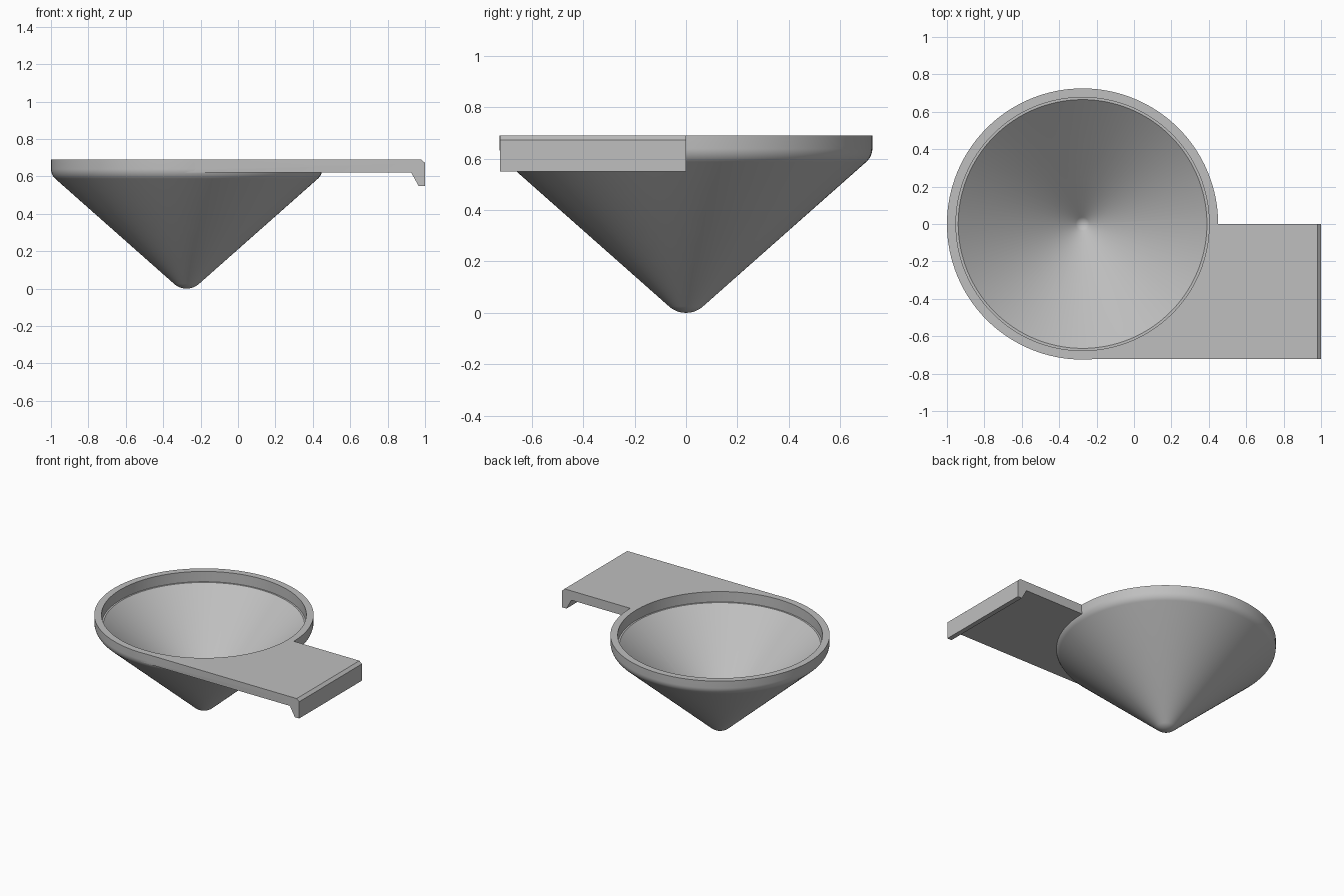
import bpy
import bmesh
from math import sin, cos, tan, pi, atan2

cube = bpy.data.objects.get("Cube")
if cube:
    bpy.data.objects.remove(cube, do_unlink=True)

CX, R, TOP = -0.275, 0.725, 0.69
SEGMENTS = 128
SLOPE = atan2(1, 1.13)      # angle of the cone wall above horizontal

grey = bpy.data.materials.new("plain grey")
grey.use_nodes = True
colour = (0.52, 0.52, 0.52, 1)
grey.diffuse_color = colour
grey.node_tree.nodes["Principled BSDF"].inputs["Base Color"].default_value = colour


def finish(name, bm):
    bmesh.ops.recalc_face_normals(bm, faces=bm.faces)
    mesh = bpy.data.meshes.new(name)
    bm.to_mesh(mesh)
    bm.free()
    mesh.materials.append(grey)
    obj = bpy.data.objects.new(name, mesh)
    bpy.context.collection.objects.link(obj)
    return obj


def lathe(name, profile):
    """Closed solid turned about the bowl axis; profile runs axis to axis."""
    bm = bmesh.new()
    verts = [bm.verts.new((CX + r, 0, z)) for r, z in profile]
    edges = [bm.edges.new(pair) for pair in zip(verts, verts[1:])]
    bmesh.ops.spin(bm, geom=verts + edges, cent=(CX, 0, 0), axis=(0, 0, 1),
                   angle=2 * pi, steps=SEGMENTS)
    bmesh.ops.remove_doubles(bm, verts=bm.verts, dist=1e-5)
    return finish(name, bm)


def tip(radius, centre_z, steps=8):
    """Rounded cone tip, from the axis out to where the wall starts."""
    return [(radius * sin(SLOPE * i / steps), centre_z - radius * cos(SLOPE * i / steps))
            for i in range(steps + 1)]


# Outer body: rounded tip, cone wall, rounded shoulder, vertical rim
outer = tip(0.1, 0.1)
r0, z0 = outer[-1]
corner_z = z0 + (R - r0) * tan(SLOPE)
turn = pi / 2 - SLOPE
fillet = 0.07
centre_z = corner_z + fillet * tan(turn / 2)
for i in range(9):
    a = turn * (1 - i / 8)
    outer.append((R - fillet + fillet * cos(a), centre_z - fillet * sin(a)))
outer += [(R, TOP), (0, TOP)]
bowl = lathe("funnel_bowl", outer)

# Inner hollow with a narrow ledge below the rim
inner = tip(0.055, 0.1)
r1, z1 = inner[-1]
ledge_z = z1 + (0.665 - r1) * tan(SLOPE)
inner += [(0.665, ledge_z), (0.677, ledge_z), (0.677, TOP + 0.1), (0, TOP + 0.1)]
hollow = lathe("hollow_cutter", inner)

# Flat side plate with a chamfered, downturned lip
bm = bmesh.new()
side = [(CX, TOP), (0.98, TOP), (1, 0.672), (1, 0.55),
        (0.965, 0.55), (0.925, 0.622), (CX, 0.622)]
face = bm.faces.new([bm.verts.new((x, -0.723, z)) for x, z in side])
moved = bmesh.ops.extrude_face_region(bm, geom=[face])["geom"]
bmesh.ops.translate(bm, vec=(0, 0.723, 0),
                    verts=[v for v in moved if isinstance(v, bmesh.types.BMVert)])
plate = finish("side_plate", bm)

# Join plate to body, then hollow it out
bpy.ops.object.select_all(action="DESELECT")
bowl.select_set(True)
bpy.context.view_layer.objects.active = bowl
for operation, other in (("UNION", plate), ("DIFFERENCE", hollow)):
    mod = bowl.modifiers.new(operation.lower(), "BOOLEAN")
    mod.operation = operation
    mod.solver = "EXACT"
    mod.object = other
    bpy.ops.object.modifier_apply(modifier=mod.name)
    bpy.data.objects.remove(other, do_unlink=True)
bpy.ops.object.shade_smooth_by_angle(angle=pi / 9)
